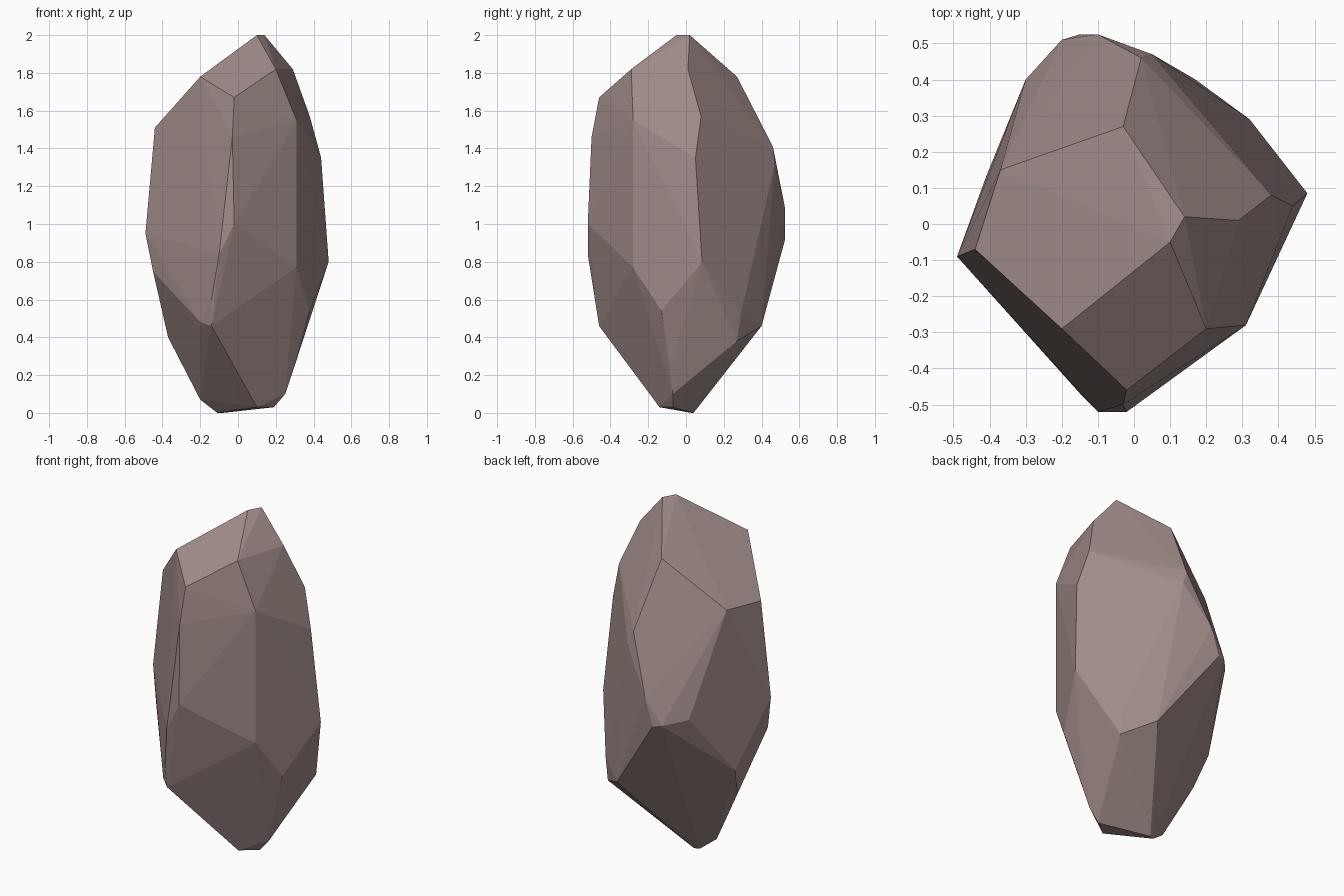
import bpy, bmesh

# Corner points of the faceted rock, grouped by height
crown = [(.10, -.05, 2.0), (.14, .02, 2.0), (.29, .01, 1.82), (.20, -.29, 1.82),
         (-.20, -.29, 1.78), (-.03, .27, 1.78), (-.02, -.46, 1.67)]
shoulder = [(.38, .08, 1.57), (.31, -.28, 1.55), (-.37, .15, 1.52), (-.44, -.07, 1.51),
            (-.03, -.50, 1.46), (.02, .46, 1.41), (.44, .05, 1.35), (.05, .47, 1.32)]
waist = [(-.10, .525, 1.08), (-.02, -.52, 1.0), (-.30, .40, .95), (-.49, -.09, .95),
         (-.20, .51, .93), (-.15, .525, .92), (-.10, -.52, .84), (.48, .085, .80),
         (.31, -.28, .77), (-.45, -.12, .75)]
lower = [(-.14, -.48, .60), (-.41, .13, .58), (.38, -.13, .54), (.32, .29, .52),
         (-.20, -.41, .48), (.17, .40, .46), (-.14, -.46, .46), (-.37, .05, .40),
         (.32, .27, .38), (.30, -.08, .25)]
foot = [(.25, -.07, .10), (-.20, 0, .07), (.19, -.07, .03), (.10, -.14, .03),
        (-.11, .03, 0), (-.08, .04, 0)]

# Wrap the points in a faceted shell and merge nearly flat facets
bm = bmesh.new()
for p in crown + shoulder + waist + lower + foot:
    bm.verts.new(p)
hull = bmesh.ops.convex_hull(bm, input=bm.verts[:])
loose = [v for v in bm.verts if not v.link_faces]
bmesh.ops.delete(bm, geom=loose, context='VERTS')
bmesh.ops.dissolve_limit(bm, angle_limit=.035, verts=bm.verts[:], edges=bm.edges[:])
bmesh.ops.recalc_face_normals(bm, faces=bm.faces[:])

mesh = bpy.data.meshes.new("rock")
bm.to_mesh(mesh)
bm.free()
rock = bpy.data.objects.new("rock", mesh)
bpy.context.collection.objects.link(rock)

# Dull reddish brown stone
stone = bpy.data.materials.new("stone")
stone.diffuse_color = (.35, .26, .245, 1)
mesh.materials.append(stone)
